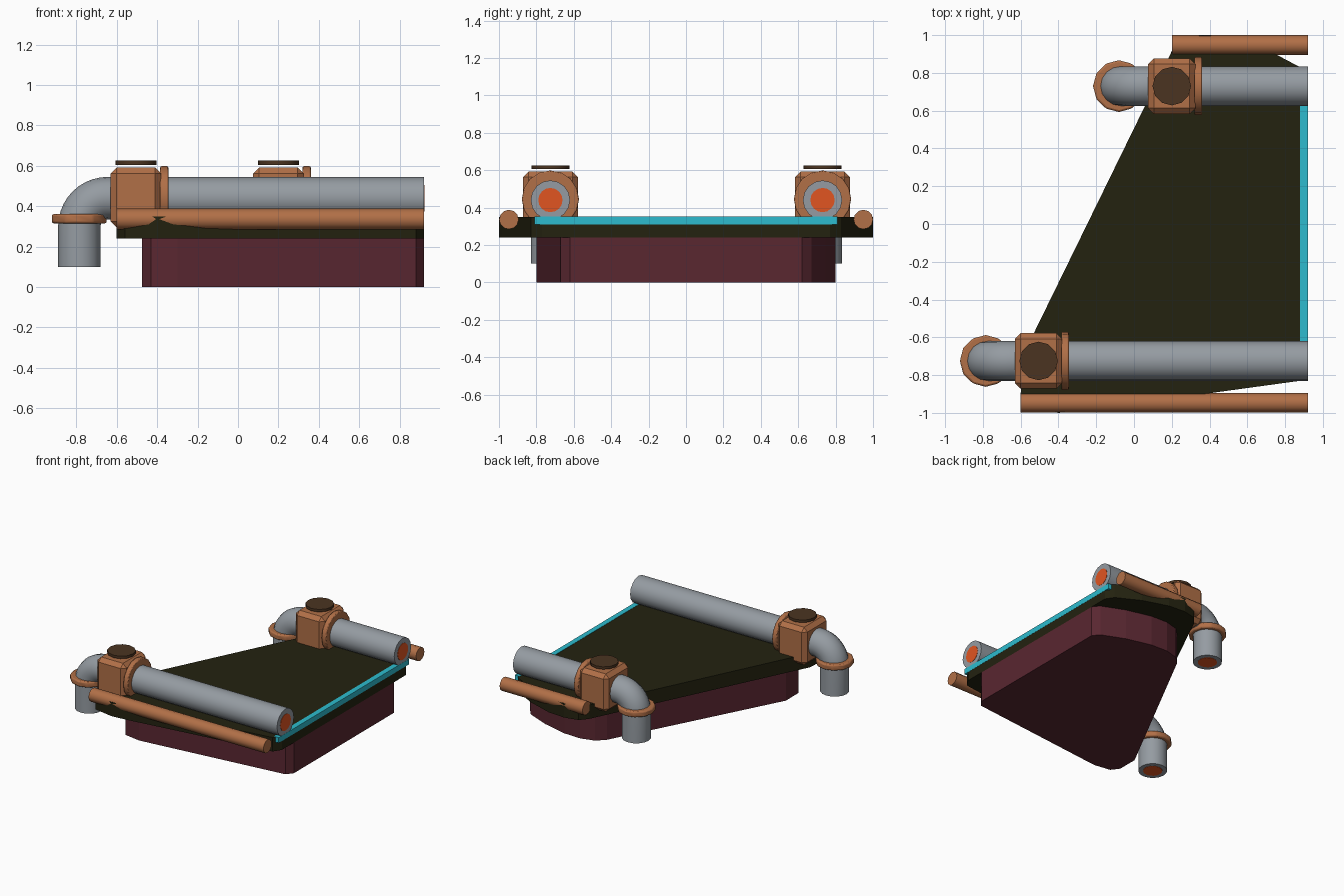
import bpy, bmesh, math
from mathutils import Matrix, Vector

cube = bpy.data.objects.get("Cube")
if cube:
    bpy.data.objects.remove(cube, do_unlink=True)


def material(name, rgb):
    m = bpy.data.materials.new(name)
    m.use_nodes = True
    m.diffuse_color = (*rgb, 1)
    m.node_tree.nodes["Principled BSDF"].inputs["Base Color"].default_value = (*rgb, 1)
    return m


OLIVE = material("dark olive", (0.017, 0.016, 0.005))
MAROON = material("maroon", (0.1, 0.02, 0.03))
COPPER = material("copper", (0.44, 0.16, 0.063))
STEEL = material("steel grey", (0.3, 0.33, 0.36))
CYAN = material("cyan", (0.026, 0.5, 0.62))
BROWN = material("dark brown", (0.07, 0.034, 0.015))
ORANGE = material("hot orange", (0.75, 0.09, 0.015))


def finish(name, bm, mat, bevel=0, segments=1, smooth=True):
    bmesh.ops.recalc_face_normals(bm, faces=bm.faces)
    me = bpy.data.meshes.new(name)
    bm.to_mesh(me)
    bm.free()
    me.materials.append(mat)
    ob = bpy.data.objects.new(name, me)
    bpy.context.collection.objects.link(ob)
    if bevel:
        mod = ob.modifiers.new("bevel", "BEVEL")
        mod.width, mod.segments = bevel, segments
    if smooth:
        select(ob)
        bpy.ops.object.shade_smooth_by_angle(angle=math.radians(35))
    return ob


def select(ob):
    bpy.ops.object.select_all(action="DESELECT")
    ob.select_set(True)
    bpy.context.view_layer.objects.active = ob


def slab(name, outline, z0, z1, mat):
    bm = bmesh.new()
    base = bm.faces.new([bm.verts.new((x, y, z0)) for x, y in outline])
    top = bmesh.ops.extrude_face_region(bm, geom=[base])["geom"]
    bmesh.ops.translate(bm, vec=(0, 0, z1 - z0),
                        verts=[v for v in top if isinstance(v, bmesh.types.BMVert)])
    return finish(name, bm, mat, smooth=False)


def box(name, lo, hi, mat, bevel=0):
    lo, hi = Vector(lo), Vector(hi)
    bm = bmesh.new()
    bmesh.ops.create_cube(bm, size=1, matrix=Matrix.Translation((lo + hi) / 2)
                          @ Matrix.Diagonal((*(hi - lo), 1)))
    return finish(name, bm, mat, bevel, smooth=False)


def cylinder(name, centre, radius, length, axis, sides, mat, bevel=0):
    turn = Matrix.Rotation(math.pi / 2, 4, "Y") if axis == "X" else Matrix.Identity(4)
    bm = bmesh.new()
    bmesh.ops.create_cone(bm, cap_ends=True, segments=sides, radius1=radius, radius2=radius,
                          depth=length, matrix=Matrix.Translation(centre) @ turn)
    return finish(name, bm, mat, bevel, 2)


def tube(name, points, radius, mat):
    cu = bpy.data.curves.new(name, "CURVE")
    cu.dimensions = "3D"
    cu.bevel_depth, cu.bevel_resolution, cu.use_fill_caps = radius, 6, True
    sp = cu.splines.new("POLY")
    sp.points.add(len(points) - 1)
    for p, co in zip(sp.points, points):
        p.co = (*co, 1)
    cu.materials.append(mat)
    ob = bpy.data.objects.new(name, cu)
    bpy.context.collection.objects.link(ob)
    select(ob)
    bpy.ops.object.convert(target="MESH")
    bpy.ops.object.shade_smooth_by_angle(angle=math.radians(40))


END = 0.92

# deck plate and the smaller block beneath it
slab("deck_plate", [(END, -0.77), (END, 0.77), (0.88, 0.83), (0.7, 0.925), (0.5, 0.99),
                    (0.36, 1.0), (0.25, 0.975), (0.2, 0.915), (-0.59, -0.7), (-0.6, -0.9),
                    (-0.56, -0.97), (-0.4, -1.0), (-0.25, -0.985), (0.88, -0.83)],
     0.24, 0.35, OLIVE)
slab("under_block", [(END, -0.62), (END, 0.62), (0.88, 0.67), (0.7, 0.745), (0.5, 0.795),
                     (0.36, 0.8), (0.25, 0.77), (0.19, 0.71), (-0.475, -0.56), (-0.475, -0.72),
                     (-0.43, -0.78), (-0.3, -0.8), (-0.2, -0.79), (0.88, -0.67)],
     0, 0.24, MAROON)

# light strip along the end of the deck
box("light_strip", (0.88, -0.81, 0.31), (END + 0.001, 0.81, 0.352), CYAN)


def pipe_run(side, valve_x, y):
    z, drop_x = 0.44, valve_x - 0.28
    bend = 0.14
    # pipe with a quarter elbow turning down
    path = [(END, y, z)]
    for i in range(11):
        a = math.pi / 2 * (1 + i / 10)
        path.append((drop_x + bend + bend * math.cos(a), y, z - bend + bend * math.sin(a)))
    path.append((drop_x, y, 0.1))
    tube(side + "_pipe", path, 0.105, STEEL)
    # glowing pipe mouths
    cylinder(side + "_pipe_glow", (END, y, z), 0.065, 0.004, "X", 16, ORANGE)
    cylinder(side + "_outlet_glow", (drop_x, y, 0.1), 0.07, 0.004, "Z", 16, ORANGE)
    # valve housing, collars and cap
    box(side + "_valve_body", (valve_x - 0.125, y - 0.147, 0.295),
        (valve_x + 0.125, y + 0.147, 0.592), COPPER, 0.03)
    cylinder(side + "_valve_collar", (valve_x + 0.14, y, 0.445), 0.153, 0.04, "X", 16, COPPER, 0.006)
    cylinder(side + "_elbow_collar", (drop_x, y, 0.338), 0.137, 0.045, "Z", 12, COPPER, 0.01)
    cylinder(side + "_valve_cap", (valve_x, y, 0.615), 0.102, 0.02, "Z", 12, BROWN)


pipe_run("front", -0.505, -0.725)
pipe_run("back", 0.2, 0.73)

# thin rails along the outer edges
for side, start, y in (("front", -0.6, -0.947), ("back", 0.2, 0.948)):
    cylinder(side + "_rail", ((start + END) / 2, y, 0.336), 0.052, END - start, "X", 12, COPPER)
